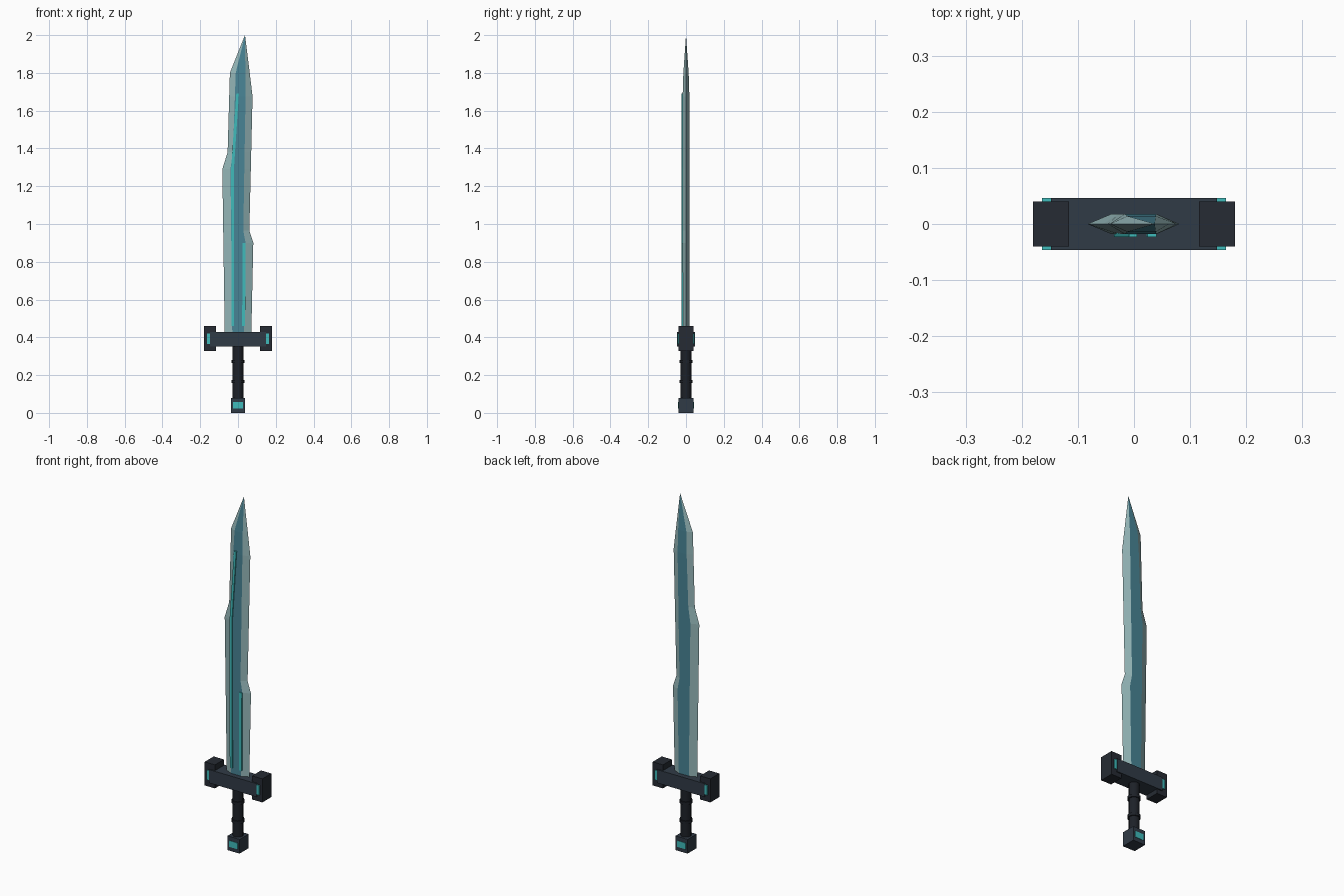
import bpy, bmesh
from mathutils import Vector

if "Cube" in bpy.data.objects:
    bpy.data.objects.remove(bpy.data.objects["Cube"])


def material(name, rgb):
    m = bpy.data.materials.new(name)
    m.diffuse_color = (*rgb, 1)
    m.use_nodes = True
    m.node_tree.nodes["Principled BSDF"].inputs["Base Color"].default_value = m.diffuse_color
    return m


STEEL = material("slate", (0.030, 0.043, 0.061))
DARK = material("dark_slate", (0.019, 0.024, 0.033))
GRIP = material("grip_black", (0.012, 0.015, 0.021))
GLOW = material("teal_glow", (0.05, 0.50, 0.50))
EDGE = material("blade_edge", (0.30, 0.47, 0.48))
CORE = material("blade_core", (0.065, 0.23, 0.30))


def finish(name, bm, *mats):
    bmesh.ops.recalc_face_normals(bm, faces=bm.faces)
    mesh = bpy.data.meshes.new(name)
    bm.to_mesh(mesh)
    bm.free()
    for m in mats:
        mesh.materials.append(m)
    ob = bpy.data.objects.new(name, mesh)
    bpy.context.collection.objects.link(ob)
    return ob


def box(name, x, y, z, mat):
    bm = bmesh.new()
    bmesh.ops.create_cube(bm, size=1)
    for v in bm.verts:
        v.co = Vector([(a + b) / 2 + c * (b - a) for (a, b), c in zip((x, y, z), v.co)])
    return finish(name, bm, mat)


def cylinder(name, r, z0, z1, mat, sides=12):
    bm = bmesh.new()
    bmesh.ops.create_cone(bm, cap_ends=True, segments=sides, radius1=r, radius2=r, depth=z1 - z0)
    bmesh.ops.translate(bm, verts=bm.verts, vec=(0, 0, (z0 + z1) / 2))
    ob = finish(name, bm, mat)
    bpy.ops.object.select_all(action='DESELECT')
    ob.select_set(True)
    bpy.context.view_layer.objects.active = ob
    bpy.ops.object.shade_smooth_by_angle()
    return ob


def at(chain, z):
    """x of a (z, x) polyline at height z"""
    for (z0, x0), (z1, x1) in zip(chain, chain[1:]):
        if z <= z1:
            return x0 + (x1 - x0) * (z - z0) / (z1 - z0)
    return chain[-1][1]


def loft(bm, rows):
    rings = [[bm.verts.new(p) for p in row] for row in rows]
    n = len(rings[0])
    for a, b in zip(rings, rings[1:]):
        for i in range(n):
            j = (i + 1) % n
            f = bm.faces.new((a[i], a[j], b[j], b[i]))
            f.material_index = 1 if i in (1, 4) else 0
    bm.faces.new(rings[0])
    return rings[-1]


# Pommel with front and back inlay
box("pommel", (-0.038, 0.038), (-0.04, 0.04), (0, 0.08), STEEL)
box("pommel_inlay", (-0.027, 0.027), (-0.042, 0.042), (0.022, 0.057), GLOW)

# Grip and its rings
cylinder("grip", 0.028, 0.07, 0.36, GRIP)
for i, z in enumerate((0.165, 0.272)):
    cylinder(f"grip_ring_{i + 1}", 0.034, z - 0.008, z + 0.008, GRIP)

# Crossguard, end blocks and their inlays
box("guard", (-0.148, 0.148), (-0.0465, 0.0465), (0.352, 0.427), STEEL)
for side, s in (("left", -1), ("right", 1)):
    box(f"guard_end_{side}", sorted((s * 0.116, s * 0.18)), (-0.04, 0.04), (0.327, 0.46), DARK)
    box(f"guard_inlay_{side}", sorted((s * 0.14, s * 0.164)), (-0.046, 0.046), (0.365, 0.42), GLOW)

# Blade: four outline chains lofted up to the tip
left_edge = [(0.40, -0.07), (1.29, -0.083), (1.38, -0.055), (1.80, -0.043)]
left_ridge = [(0.40, -0.03), (1.29, -0.040), (1.38, -0.027), (1.80, -0.012)]
right_ridge = [(0.40, 0.032), (0.90, 0.040), (0.965, 0.028), (1.675, 0.040), (1.80, 0.039)]
right_edge = [(0.40, 0.07), (0.90, 0.081), (0.965, 0.06), (1.675, 0.077), (1.80, 0.062)]
T = 0.018
rows = []
for z in (0.40, 0.90, 0.965, 1.29, 1.38, 1.675, 1.80):
    a, b, c, d = (at(ch, z) for ch in (left_edge, left_ridge, right_ridge, right_edge))
    t = T if z < 1.7 else 0.014
    rows.append([(a, 0, z), (b, -t, z), (c, -t, z), (d, 0, z), (c, t, z), (b, t, z)])
bm = bmesh.new()
top = loft(bm, rows)
tip = bm.verts.new((0.037, 0, 2.0))
for i in range(6):
    f = bm.faces.new((top[i], top[(i + 1) % 6], tip))
    f.material_index = 1 if i in (1, 4) else 0
finish("blade", bm, EDGE, CORE)


# Inlaid strips on the front of the blade
def strip(name, path):
    bm = bmesh.new()
    loft_rows = [[(x0, -0.0235, z), (x1, -0.0235, z), (x1, -0.012, z), (x0, -0.012, z)] for z, x0, x1 in path]
    bm.faces.new(loft(bm, loft_rows))
    for f in bm.faces:
        f.material_index = 0
    finish(name, bm, GLOW)


strip("long_strip", [(0.46, -0.035, -0.02), (1.30, -0.036, -0.021), (1.69, -0.009, 0.005)])
strip("short_strip", [(0.46, 0.022, 0.038), (0.90, 0.024, 0.04)])
